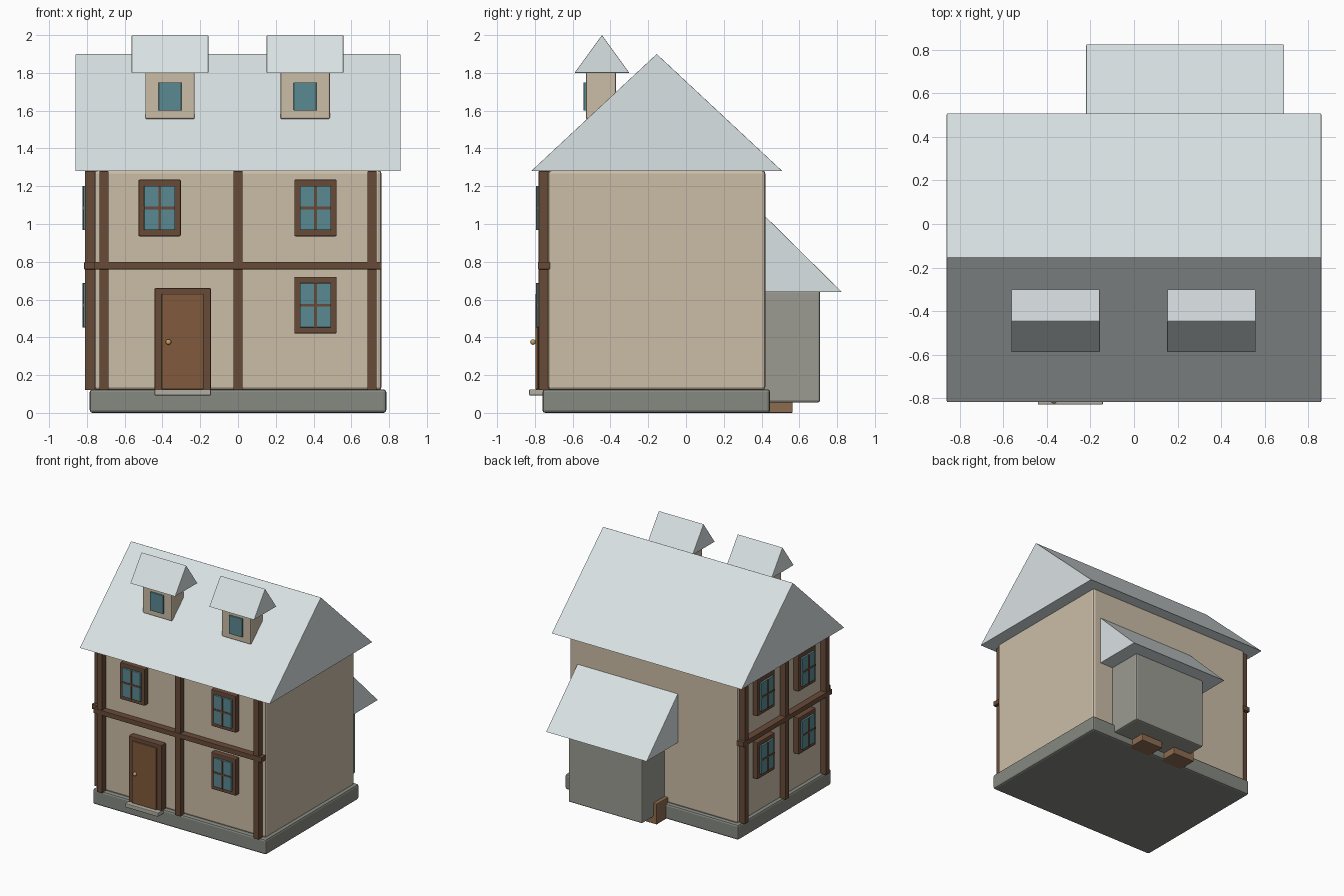
import bpy, bmesh, math
from mathutils import Matrix, Vector

if "Cube" in bpy.data.objects:
    bpy.data.objects.remove(bpy.data.objects["Cube"])


def material(name, rgb):
    m = bpy.data.materials.new(name)
    m.diffuse_color = (*rgb, 1)
    m.use_nodes = True
    m.node_tree.nodes["Principled BSDF"].inputs["Base Color"].default_value = m.diffuse_color
    return m


PLASTER = material("plaster", (0.60, 0.51, 0.39))
SNOW = material("pale_roof", (0.70, 0.76, 0.77))
STONE = material("stone", (0.24, 0.25, 0.22))
ANNEX = material("annex_stone", (0.33, 0.33, 0.29))
STEP = material("step_stone", (0.45, 0.43, 0.37))
TIMBER = material("timber", (0.14, 0.07, 0.04))
DOOR = material("door_wood", (0.22, 0.10, 0.045))
CRATE = material("crate_wood", (0.27, 0.15, 0.08))
GLASS = material("glass", (0.10, 0.25, 0.29))
BRASS = material("brass", (0.55, 0.36, 0.12))

# Side frame: local x runs along the left wall, local -y points outward
LEFT = Matrix.Translation((-0.76, -0.155, 0)) @ Matrix.Rotation(-math.pi / 2, 4, 'Z')
FRONT = Matrix.Translation((0, -0.73, 0))


def finish(name, bm, mat, bevel, matrix):
    if matrix:
        bm.transform(matrix)
    bmesh.ops.recalc_face_normals(bm, faces=bm.faces)
    me = bpy.data.meshes.new(name)
    bm.to_mesh(me)
    bm.free()
    me.materials.append(mat)
    ob = bpy.data.objects.new(name, me)
    bpy.context.collection.objects.link(ob)
    if bevel:
        mod = ob.modifiers.new("bevel", 'BEVEL')
        mod.width = bevel
        mod.segments = 2
    return ob


def box(name, xr, yr, zr, mat, bevel=0.005, matrix=None):
    bm = bmesh.new()
    bmesh.ops.create_cube(bm, size=1)
    lo, hi = Vector((xr[0], yr[0], zr[0])), Vector((xr[1], yr[1], zr[1]))
    bmesh.ops.scale(bm, vec=hi - lo, verts=bm.verts)
    bmesh.ops.translate(bm, vec=(lo + hi) / 2, verts=bm.verts)
    return finish(name, bm, mat, bevel, matrix)


def prism(name, x0, x1, profile, mat):
    """Extrude a (y, z) profile from x0 to x1."""
    bm = bmesh.new()
    face = bm.faces.new([bm.verts.new((x0, y, z)) for y, z in profile])
    ext = bmesh.ops.extrude_face_region(bm, geom=[face])['geom']
    verts = [g for g in ext if isinstance(g, bmesh.types.BMVert)]
    bmesh.ops.translate(bm, vec=(x1 - x0, 0, 0), verts=verts)
    return finish(name, bm, mat, 0.003, None)


def window(name, x, z, matrix):
    """Framed window with four panes; wall plane is local y = 0."""
    box(name + "_frame", (x - 0.112, x + 0.112), (-0.045, 0.01), (z - 0.15, z + 0.15), TIMBER, 0.006, matrix)
    box(name + "_glass", (x - 0.082, x + 0.082), (-0.06, 0), (z - 0.117, z + 0.117), GLASS, 0.003, matrix)
    box(name + "_mullion", (x - 0.007, x + 0.007), (-0.064, 0), (z - 0.117, z + 0.117), TIMBER, 0, matrix)
    box(name + "_transom", (x - 0.082, x + 0.082), (-0.064, 0), (z - 0.007, z + 0.007), TIMBER, 0, matrix)


def timbering(name, half, post_x, matrix):
    """Three posts and a middle rail on one wall."""
    for i, x in enumerate((-post_x, 0, post_x)):
        box(f"{name}_post_{i}", (x - 0.024, x + 0.024), (-0.05, 0.01), (0.12, 1.28), TIMBER, 0.003, matrix)
    box(name + "_rail", (-half, half), (-0.054, 0.01), (0.76, 0.80), TIMBER, 0.003, matrix)


# Main house
box("foundation", (-0.785, 0.785), (-0.76, 0.445), (0, 0.125), STONE, 0.015)
box("house_walls", (-0.76, 0.76), (-0.73, 0.42), (0.12, 1.285), PLASTER, 0.018)
prism("main_roof", -0.86, 0.86, [(-0.82, 1.28), (-0.155, 1.90), (0.51, 1.28)], SNOW)

# Timber framing on the front and left walls
timbering("front", 0.76, 0.71, FRONT)
timbering("left", 0.575, 0.525, LEFT)

# Windows
for i, (x, z) in enumerate([(-0.415, 1.085), (0.41, 1.085), (0.41, 0.57)]):
    window(f"front_window_{i}", x, z, FRONT)
for x in (-0.265, 0.265):
    for z in (0.57, 1.085):
        window(f"left_window_{x}_{z}", x, z, LEFT)

# Front door
box("door_frame", (-0.442, -0.143), (-0.785, -0.72), (0.12, 0.66), TIMBER)
box("door_panel", (-0.405, -0.182), (-0.798, -0.72), (0.125, 0.63), DOOR)
box("doorstep", (-0.442, -0.143), (-0.83, -0.72), (0.092, 0.125), STEP)
bm = bmesh.new()
bmesh.ops.create_uvsphere(bm, u_segments=16, v_segments=8, radius=0.015)
for f in bm.faces:
    f.smooth = True
finish("door_knob", bm, BRASS, 0, Matrix.Translation((-0.368, -0.81, 0.375)))

# Dormers
for side, x in (("left", -0.36), ("right", 0.355)):
    box(f"dormer_{side}_walls", (x - 0.131, x + 0.131), (-0.53, -0.37), (1.555, 1.81), PLASTER, 0.008)
    box(f"dormer_{side}_window", (x - 0.06, x + 0.06), (-0.542, -0.52), (1.60, 1.75), GLASS, 0.003)
    prism(f"dormer_{side}_roof", x - 0.203, x + 0.203, [(-0.59, 1.80), (-0.445, 2.0), (-0.30, 1.80)], SNOW)

# Rear annex with lean-to roof
box("annex_walls", (-0.10, 0.57), (0.40, 0.71), (0.055, 0.65), ANNEX, 0.012)
prism("annex_roof", -0.22, 0.69, [(0.40, 0.64), (0.40, 1.06), (0.825, 0.64)], SNOW)

# Wooden supports under the annex
for i, x in enumerate((-0.03, 0.29)):
    box(f"annex_support_{i}", (x - 0.10, x + 0.10), (0.40, 0.565), (0, 0.17), CRATE, 0.006)
